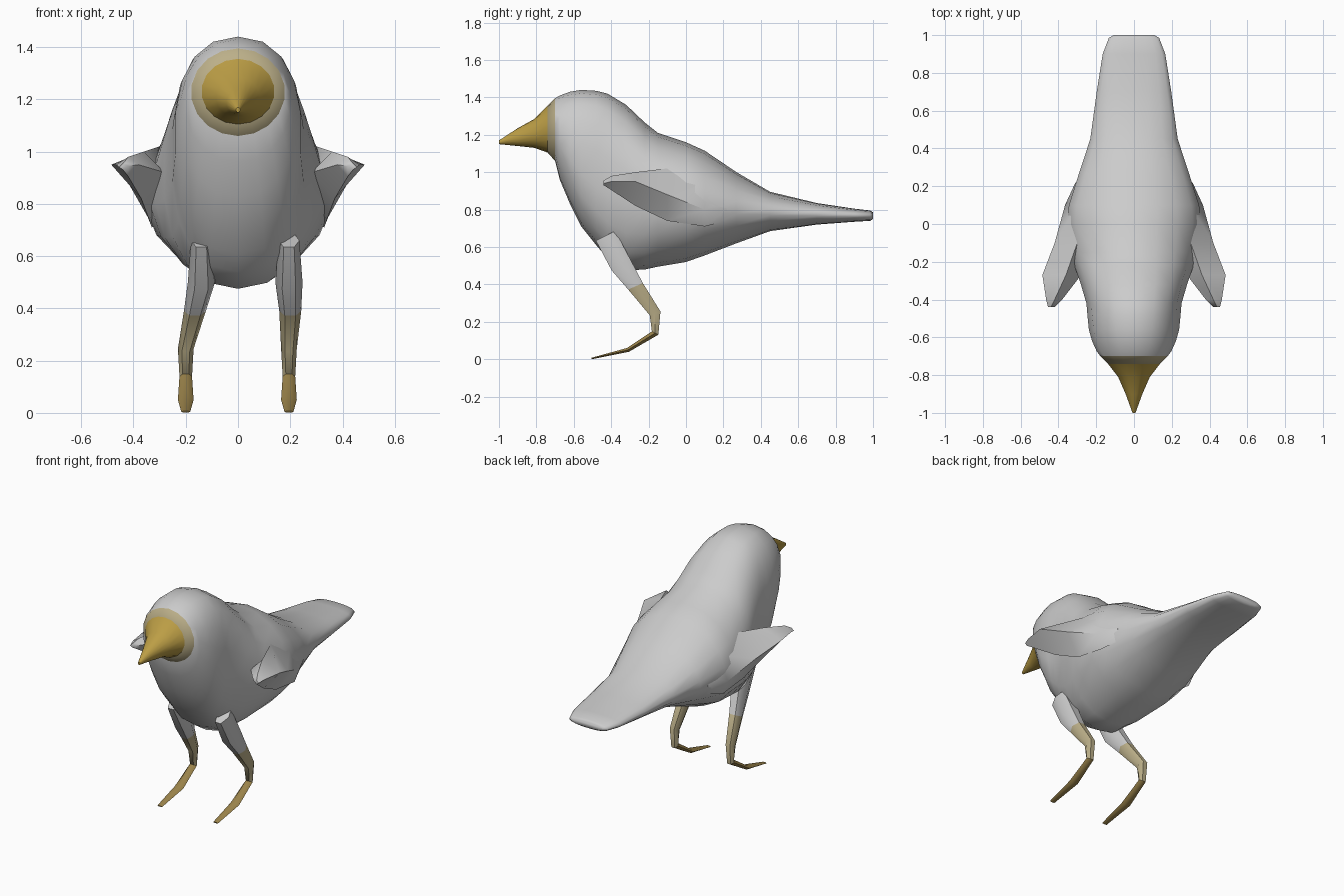
import bpy, bmesh
from math import cos, sin, pi

if "Cube" in bpy.data.objects:
    bpy.data.objects.remove(bpy.data.objects["Cube"])


def material(name, rgb):
    m = bpy.data.materials.new(name)
    m.diffuse_color = (*rgb, 1)
    m.use_nodes = True
    m.node_tree.nodes["Principled BSDF"].inputs["Base Color"].default_value = m.diffuse_color
    return m


GOLD = material("gold", (0.50, 0.34, 0.06))
PALE = material("pale_gold", (0.50, 0.43, 0.25))
BROWN = material("dark_gold", (0.33, 0.23, 0.07))


def loft(name, rings, mat=None, mirror=False):
    """Skin a list of equal-length point rings and cap both ends."""
    bm = bmesh.new()
    vs = [[bm.verts.new(p) for p in r] for r in rings]
    n = len(vs[0])
    for a, b in zip(vs, vs[1:]):
        for i in range(n):
            j = (i + 1) % n
            bm.faces.new((a[i], a[j], b[j], b[i]))
    bm.faces.new(vs[0])
    bm.faces.new(vs[-1])
    bmesh.ops.recalc_face_normals(bm, faces=bm.faces)
    me = bpy.data.meshes.new(name)
    bm.to_mesh(me)
    bm.free()
    ob = bpy.data.objects.new(name, me)
    bpy.context.collection.objects.link(ob)
    if mat:
        me.materials.append(mat)
    if mirror:
        ob.modifiers.new("mirror", 'MIRROR')
    bpy.ops.object.select_all(action='DESELECT')
    ob.select_set(True)
    bpy.context.view_layer.objects.active = ob
    bpy.ops.object.shade_smooth_by_angle(angle=1.0)
    return ob


def section(y, bottom, top, half_w, power=2.0, n=18):
    """Upright superellipse cross-section at depth y."""
    zc, h, e = (top + bottom) / 2, (top - bottom) / 2, 2 / power
    pts = []
    for i in range(n):
        a = 2 * pi * i / n + pi / 2
        c, s = cos(a), sin(a)
        x = half_w * abs(c) ** e * (1 if c > 0 else -1)
        z = h * abs(s) ** e * (1 if s > 0 else -1)
        pts.append((x, y, zc + z))
    return pts


# Beak: small tip widening to the face
beak = [(-1.0, 1.15, 1.17, 0.008), (-0.9, 1.14, 1.235, 0.045),
        (-0.81, 1.13, 1.285, 0.085), (-0.74, 1.105, 1.355, 0.14)]
loft("beak", [section(*s) for s in beak], GOLD)

# Face band where the beak colour fades into the head
face = [(-0.74, 1.105, 1.355, 0.14), (-0.70, 1.06, 1.395, 0.18)]
loft("face", [section(*s) for s in face], PALE)

# Body from the face to the tail tip: y, bottom, top, half width, squareness
body = [(-0.70, 1.06, 1.395, 0.18), (-0.675, 0.96, 1.41, 0.20, 2.1),
        (-0.62, 0.83, 1.43, 0.225, 2.2), (-0.56, 0.71, 1.44, 0.242, 2.3),
        (-0.48, 0.61, 1.435, 0.25, 2.4), (-0.42, 0.54, 1.42, 0.255, 2.4),
        (-0.32, 0.475, 1.36, 0.285, 2.3), (-0.22, 0.48, 1.265, 0.32, 2.1),
        (-0.15, 0.495, 1.21, 0.34), (0.0, 0.52, 1.16, 0.36),
        (0.1, 0.555, 1.115, 0.35), (0.27, 0.62, 1.0, 0.295),
        (0.45, 0.685, 0.895, 0.235), (0.70, 0.72, 0.835, 0.20, 2.2),
        (0.90, 0.735, 0.805, 0.168, 2.3), (0.985, 0.74, 0.795, 0.135, 2.3),
        (1.0, 0.75, 0.785, 0.11, 2.3)]
loft("body", [section(*s) for s in body])

# Stubby wings pointing forward: outer, top, inner, bottom points per slice
wing = [(-0.44, [(.455, .94), (.44, .955), (.42, .945), (.44, .93)]),
        (-0.40, [(.465, .95), (.42, .98), (.38, .95), (.42, .905)]),
        (-0.27, [(.485, .95), (.36, 1.0), (.28, .92), (.37, .82)]),
        (-0.10, [(.42, .88), (.30, 1.02), (.24, .88), (.34, .74)]),
        (0.10, [(.365, .80), (.30, .95), (.25, .85), (.33, .71)]),
        (0.22, [(.31, .80), (.28, .85), (.25, .80), (.28, .74)])]
loft("wing", [[(x, y, z) for x, z in pts] for y, pts in wing], mirror=True)


def leg_ring(x, y, z, rx, ry, rz):
    """Six-sided ring; ry and rz tilt it across the leg direction."""
    return [(x + rx * cos(i * pi / 3), y + ry * sin(i * pi / 3),
             z + rz * sin(i * pi / 3)) for i in range(6)]


# Legs: thigh leaves the belly, bends at the heel, foot slopes forward
for side, hip, knee in (("left", -0.14, -0.165), ("right", 0.195, 0.20)):
    end = -0.2 if side == "left" else 0.195
    rings = [leg_ring(hip, -0.43, 0.66, 0.04, 0.06, 0.03),
             leg_ring(hip, -0.345, 0.50, 0.052, 0.06, 0.03),
             leg_ring(knee, -0.27, 0.39, 0.042, 0.045, 0.02),
             leg_ring(end, -0.165, 0.245, 0.03, 0.033, 0.012),
             leg_ring(end, -0.165, 0.14, 0.024, 0.02, -0.01),
             leg_ring(end, -0.31, 0.05, 0.03, 0.005, -0.012),
             leg_ring(end, -0.505, 0.004, 0.017, 0.002, -0.004)]
    loft(side + "_thigh", rings[:3])
    loft(side + "_shin", rings[2:5], PALE)
    loft(side + "_foot", rings[4:], BROWN)
